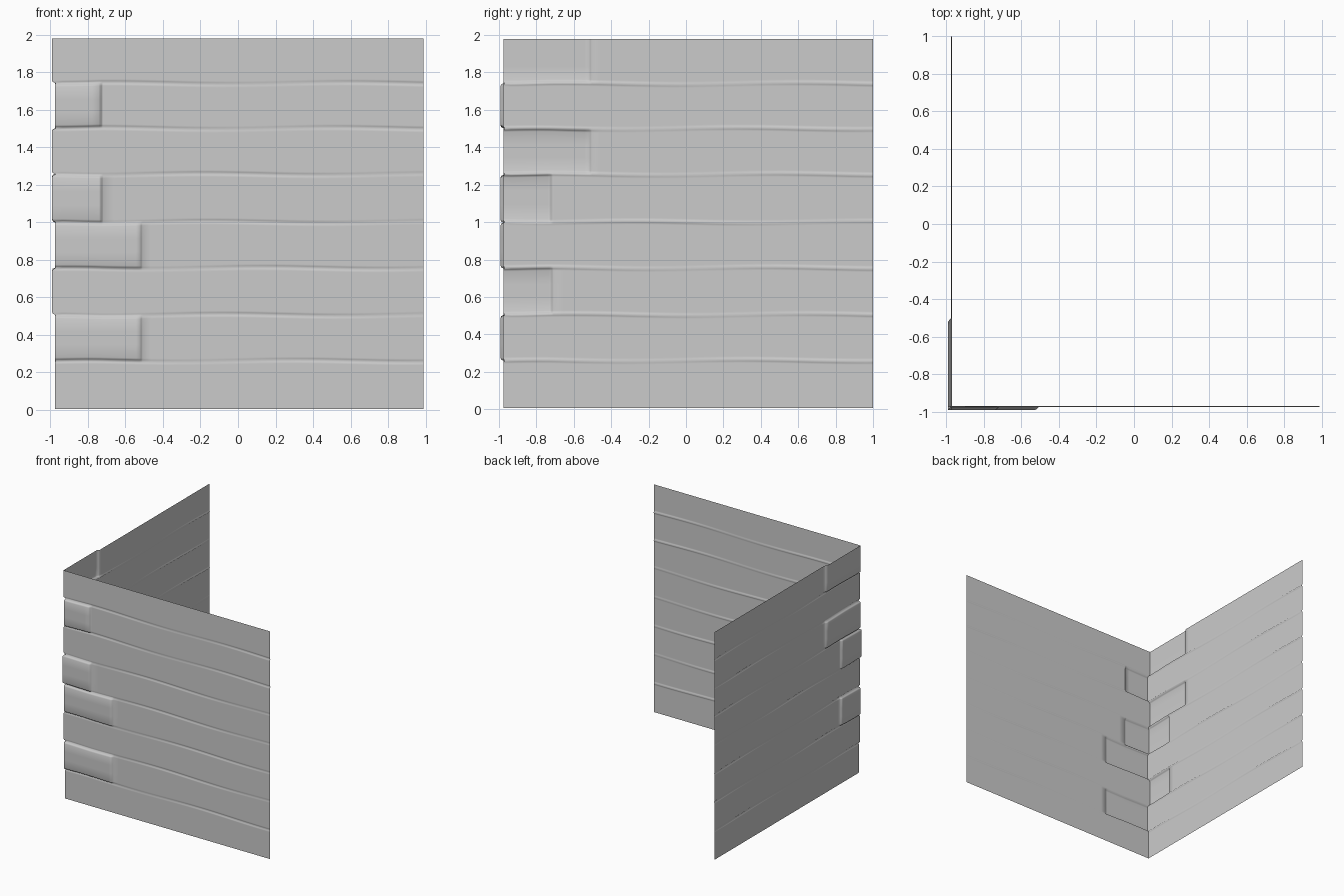
import bpy, bmesh, math, random

if "Cube" in bpy.data.objects:
    bpy.data.objects.remove(bpy.data.objects["Cube"])

GROOVES = [0.26, 0.505, 0.755, 1.0, 1.255, 1.5, 1.74]
BOTTOM, TOP = 0.005, 1.98
FACE = -0.976          # plane of both walls
RISE = 0.016           # how far the corner blocks stand out
DEPTH = 0.006          # groove depth
# row number -> distance at which the raised corner block ends
FRONT_BLOCKS = {1: -0.51, 3: -0.51, 4: -0.72, 6: -0.725}
SIDE_BLOCKS = {2: -0.71, 4: -0.715, 5: -0.505, 7: -0.505}


def columns(end, blocks):
    """Column positions, with extra edges where blocks step down."""
    vals = {round(FACE + (end - FACE) * i / 50, 4) for i in range(51)}
    stops = set(blocks.values())
    vals = {v for v in vals if all(abs(v - s) > 0.02 for s in stops)}
    for s in stops:
        vals |= {s - 0.016, s - 0.006, s + 0.002}
    return sorted(vals)


def rows():
    """(height, groove index or None, block row, lift factor) from bottom to top."""
    out = [(BOTTOM, None, 0, 1.0)]
    for i, g in enumerate(GROOVES):
        low = out[-1][0]
        high = g - 0.018
        out += [(low + (high - low) * k / 3, None, i, 1.0) for k in (1, 2)]
        out += [(high, i, i, 1.0), (g - 0.008, i, i, 0.75), (g, i, i, -1.0),
                (g + 0.008, i, i + 1, 0.75), (g + 0.018, i, i + 1, 1.0)]
    low = out[-1][0]
    out += [(low + (TOP - low) * k / 3, None, len(GROOVES), 1.0) for k in (1, 2, 3)]
    return out


def lift(row, s, blocks):
    """Smoothed height of a raised block at distance s from the corner."""
    if row not in blocks:
        return 0.0
    return RISE * min(1.0, max(0.0, (blocks[row] + 0.002 - s) / 0.018))


def build_wall(name, end, blocks, other_blocks, place, flip, seed):
    rng = random.Random(seed)
    phases = [rng.uniform(0, 6.28) for _ in GROOVES]
    bm = bmesh.new()
    cols, levels, grid = columns(end, blocks), rows(), []
    for z, groove, row, factor in levels:
        line = []
        for j, s in enumerate(cols):
            t = s - FACE
            zz = z
            if factor < 0:                       # bottom of the groove
                p = phases[groove]
                d = DEPTH * (0.75 + 0.35 * math.sin(4 * t + p))
                out, side = -d, -DEPTH * 0.5
            else:
                out = lift(row, s, blocks) * factor
                side = lift(row, FACE, other_blocks) * factor
            if groove is not None:               # gentle waviness of the joints
                fade = min(1, t * 4)
                zz += fade * 0.005 * math.sin(5 * t + phases[groove])
            along = s - side if j == 0 else s
            line.append(bm.verts.new(place(along, out, zz)))
        grid.append(line)
    for a, b in zip(grid, grid[1:]):
        for j in range(len(cols) - 1):
            quad = [a[j], a[j + 1], b[j + 1], b[j]]
            bm.faces.new(quad[::-1] if flip else quad)
    mesh = bpy.data.meshes.new(name)
    bm.to_mesh(mesh)
    bm.free()
    for p in mesh.polygons:
        p.use_smooth = True
    obj = bpy.data.objects.new(name, mesh)
    bpy.context.collection.objects.link(obj)


# Front wall, facing -y
build_wall("front_wall", 0.99, FRONT_BLOCKS, SIDE_BLOCKS,
           lambda s, o, z: (s, FACE - o, z), False, 3)
# Side wall, facing -x
build_wall("side_wall", 1.0, SIDE_BLOCKS, FRONT_BLOCKS,
           lambda s, o, z: (FACE - o, s, z), True, 8)
